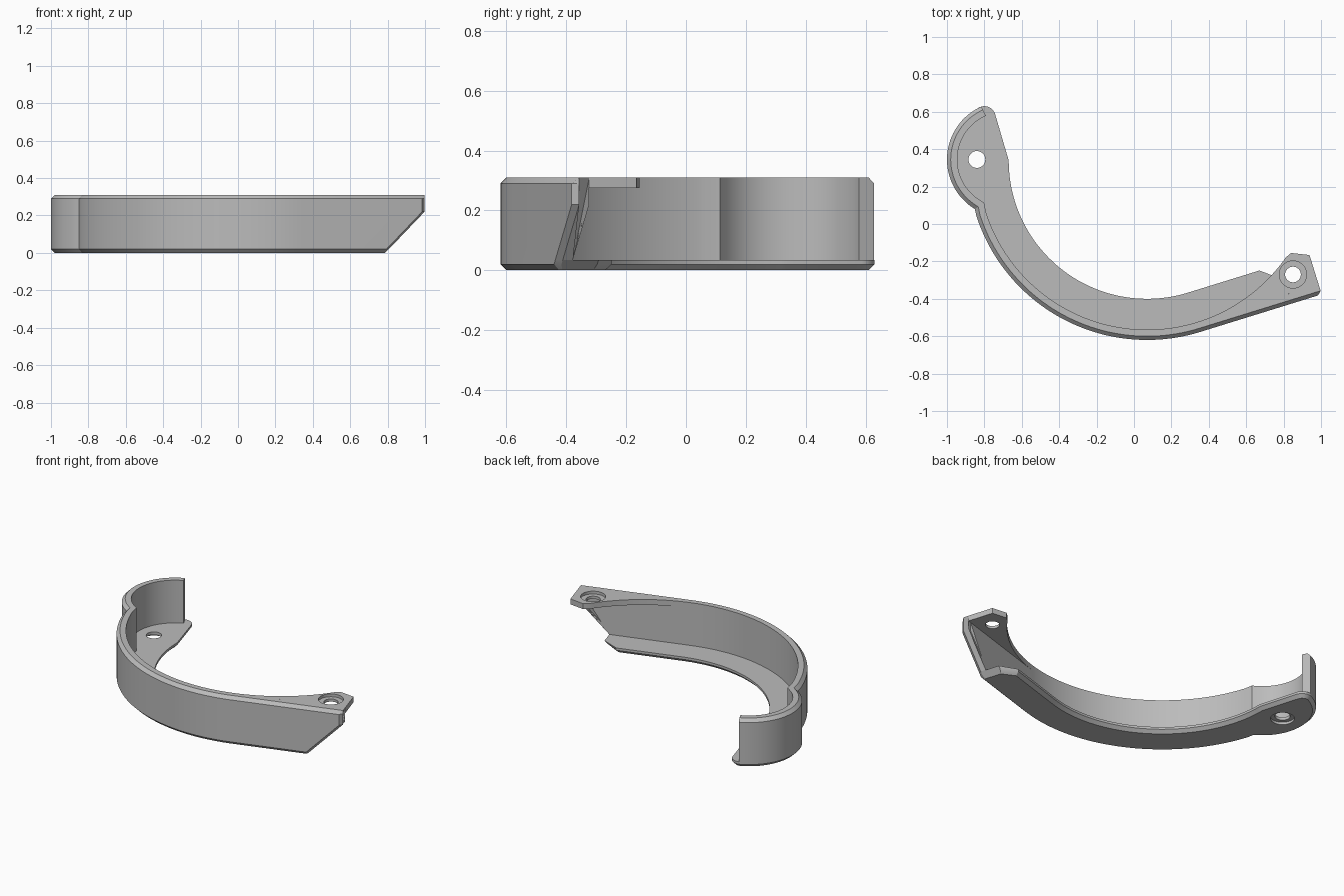
import bpy, bmesh, math
from mathutils import Vector

cube = bpy.data.objects.get("Cube")
if cube:
    bpy.data.objects.remove(cube, do_unlink=True)

grey = bpy.data.materials.new("plain_grey")
grey.use_nodes = True
colour = (0.5, 0.5, 0.5, 1)
grey.diffuse_color = colour
grey.node_tree.nodes["Principled BSDF"].inputs["Base Color"].default_value = colour

# Shared plan layout
MAIN, LOBE, TIP = Vector((0.07, 0.34)), Vector((-0.69, 0.345)), Vector((-0.80, 0.57))
R_OUT, R_IN, R_LOBE, R_TIP = 0.96, 0.74, 0.31, 0.06
THICK, CHAMFER, FLOOR, TOP = 0.055, 0.02, 0.035, 0.31
END, STEP = 0.68, 0.22          # arm length and height where the slant stops
TANGENT = 287.2
slope = math.radians(TANGENT - 270)
along = Vector((math.cos(slope), math.sin(slope)))
inward = Vector((-along.y, along.x))


def arc(centre, radius, start, stop, steps):
    angles = [math.radians(start + (stop - start) * i / steps) for i in range(steps + 1)]
    return [centre + radius * Vector((math.cos(a), math.sin(a))) for a in angles]


arm_start = arc(MAIN, R_OUT, TANGENT, TANGENT, 1)[0]


def arm(s, d):
    """Point on the straight arm: s along it, d in from its outer face."""
    return arm_start + along * s + inward * d


def offset(points, dist, closed):
    """Mitred inward offset of a path that runs counter-clockwise."""
    result, n = [], len(points)
    for i, p in enumerate(points):
        normals = []
        for a, b in ((i - 1, i), (i, i + 1)):
            if closed or (a >= 0 and b < n):
                e = (points[b % n] - points[a % n]).normalized()
                normals.append(Vector((-e.y, e.x)))
        n1, n2 = normals[0], normals[-1]
        result.append(p + (n1 + n2) * dist / (1 + n1.dot(n2)))
    return result


def loft(name, rings):
    """Solid through matching closed rings, capped at both ends."""
    bm = bmesh.new()
    loops = [[bm.verts.new(p) for p in ring] for ring in rings]
    n = len(loops[0])
    for a, b in zip(loops, loops[1:]):
        for i in range(n):
            j = (i + 1) % n
            bm.faces.new((a[i], a[j], b[j], b[i]))
    bm.faces.new(loops[0][::-1])
    bm.faces.new(loops[-1])
    bmesh.ops.recalc_face_normals(bm, faces=bm.faces)
    mesh = bpy.data.meshes.new(name)
    bm.to_mesh(mesh)
    bm.free()
    obj = bpy.data.objects.new(name, mesh)
    bpy.context.collection.objects.link(obj)
    mesh.materials.append(grey)
    return obj


def level(points, z):
    return [(p.x, p.y, z) for p in points]


def select(obj):
    bpy.ops.object.select_all(action='DESELECT')
    obj.select_set(True)
    bpy.context.view_layer.objects.active = obj


def drill(obj, centre, radius, z0, z1):
    ring = arc(Vector(centre), radius, 0, 348.75, 31)
    cutter = loft("drill_cutter", [level(ring, z0), level(ring, z1)])
    cutter.hide_render = True
    mod = obj.modifiers.new("hole", 'BOOLEAN')
    mod.operation, mod.solver, mod.object = 'DIFFERENCE', 'EXACT', cutter
    select(obj)
    bpy.ops.object.modifier_apply(modifier=mod.name)
    bpy.data.objects.remove(cutter, do_unlink=True)


# Outer curve: small lobe, inward cusp, then the big sweep
curve = arc(LOBE, R_LOBE, 114, 238.8, 32) + arc(MAIN, R_OUT, 196, TANGENT, 48)[1:]

# Floor flange, bevelled underneath, with slanted arm end
tip_end = [arm(0.46, 0), arm(0.48, CHAMFER), arm(0.48, 0.145)]
outline = (curve[1:] + tip_end + [arm(0.40, 0.22)]
           + arc(MAIN, R_IN, TANGENT, 180, 48)
           + arc(TIP, R_TIP, 17, 114, 10))
lean = along * (FLOOR - CHAMFER)
upper = [p + lean if p in tip_end else p for p in outline]
floor_flange = loft("floor_flange", [
    level(offset(outline, CHAMFER, True), 0),
    level(outline, CHAMFER),
    level(upper, FLOOR)])

# Upright wall with bevelled top edge
section = [(0, FLOOR), (0, STEP), (0, TOP - CHAMFER), (CHAMFER, TOP),
           (THICK, TOP), (THICK, STEP), (THICK, FLOOR)]
columns = [offset(curve, d, False) for d, z in section]
rings = [[(col[i].x, col[i].y, z) for col, (d, z) in zip(columns, section)]
         for i in range(len(curve))]
for back, least in ((CHAMFER, 0), (0, CHAMFER)):
    ring = []
    for d, z in section:
        p = arm(END - STEP + min(z, STEP) - back, max(d, least))
        ring.append((p.x, p.y, z))
    rings.append(ring)
wall = loft("wall", rings)

# Mounting tab filling the space between the arm and the continued sweep
tab_outline = ([arm(0, THICK), arm(END, THICK), arm(END, 0.22), Vector((0.84, -0.155))]
               + arc(MAIN, R_OUT - THICK, 325, TANGENT, 24)[:-1])
mounting_tab = loft("mounting_tab", [level(tab_outline, 0.275), level(tab_outline, TOP)])

# Screw holes with counterbores
drill(mounting_tab, (0.85, -0.27), 0.042, 0.2, 0.4)
drill(mounting_tab, (0.85, -0.27), 0.073, 0.292, 0.4)
drill(floor_flange, (-0.84, 0.345), 0.045, -0.1, 0.1)
drill(floor_flange, (-0.84, 0.345), 0.07, -0.1, 0.016)

for part in (floor_flange, wall, mounting_tab):
    select(part)
    bpy.ops.object.shade_smooth_by_angle(angle=math.radians(30))
